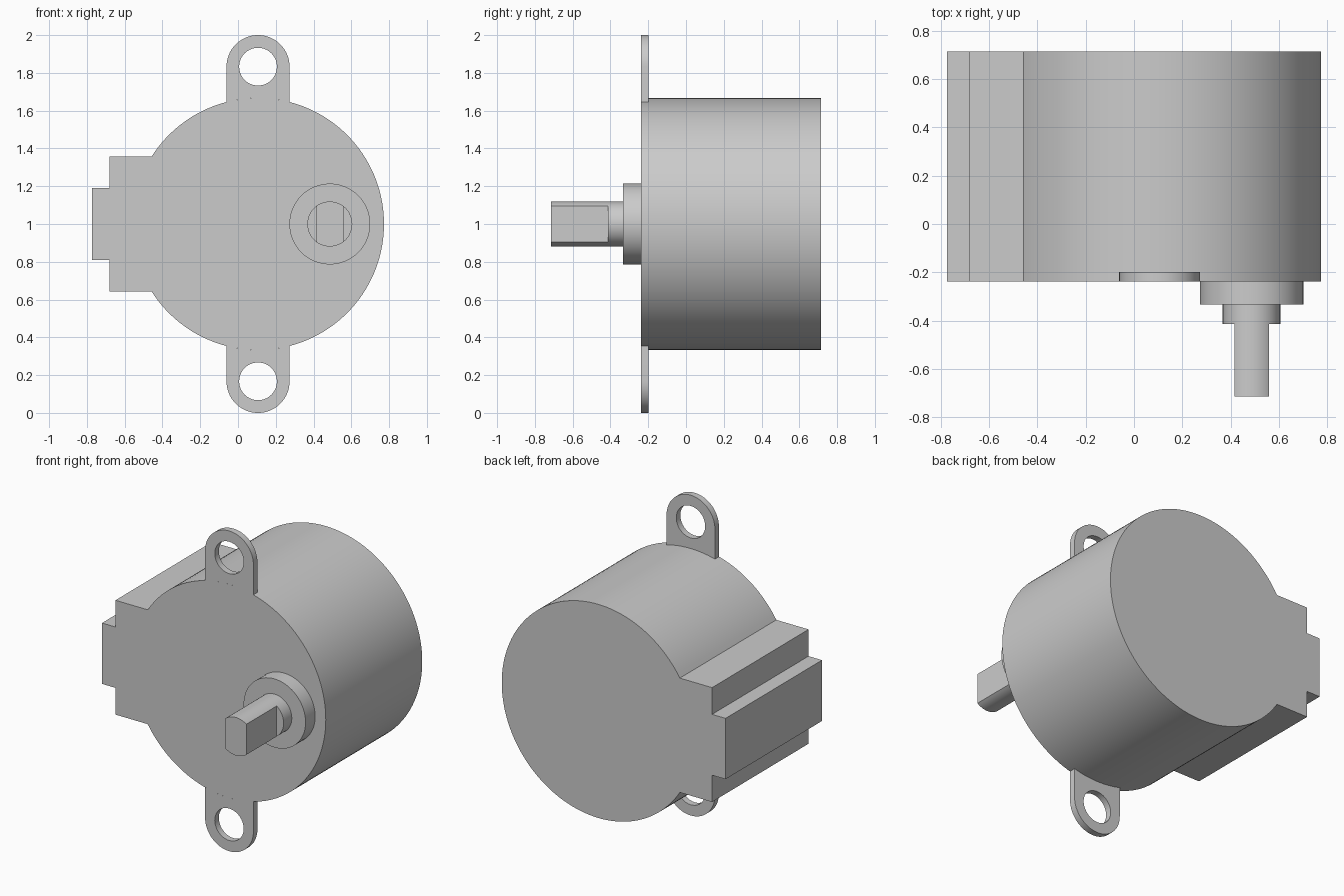
import bpy, bmesh
from math import pi, sin, cos, asin, acos, radians

if "Cube" in bpy.data.objects:
    bpy.data.objects.remove(bpy.data.objects["Cube"])

CX, CZ = 0.106, 1.0        # body axis
R = 0.667                  # body radius
FRONT, BACK = -0.238, 0.714


def arc(cx, cz, r, a0, a1, n):
    """Points on an arc in the x-z plane, both ends included."""
    return [(cx + r * cos(a0 + (a1 - a0) * i / n),
             cz + r * sin(a0 + (a1 - a0) * i / n)) for i in range(n + 1)]


def circle(cx, cz, r, n):
    return arc(cx, cz, r, 0, 2 * pi, n)[:-1]


def extrude(name, loops, y0, y1):
    """Fill closed x-z outlines (inner ones become holes) and extrude along y."""
    cu = bpy.data.curves.new(name, 'CURVE')
    cu.dimensions = '2D'
    cu.fill_mode = 'BOTH'
    cu.extrude = (y1 - y0) / 2
    for pts in loops:
        s = cu.splines.new('POLY')
        s.points.add(len(pts) - 1)
        for p, (x, z) in zip(s.points, pts):
            p.co = (x, z, 0, 1)
        s.use_cyclic_u = True
    ob = bpy.data.objects.new(name, cu)
    bpy.context.collection.objects.link(ob)
    ob.location.y = (y0 + y1) / 2
    ob.rotation_euler.x = pi / 2
    bpy.ops.object.select_all(action='DESELECT')
    ob.select_set(True)
    bpy.context.view_layer.objects.active = ob
    bpy.ops.object.convert(target='MESH')
    ob = bpy.context.object
    # Weld caps to walls
    bm = bmesh.new()
    bm.from_mesh(ob.data)
    bmesh.ops.remove_doubles(bm, verts=bm.verts, dist=1e-5)
    bmesh.ops.recalc_face_normals(bm, faces=bm.faces)
    bm.to_mesh(ob.data)
    bm.free()
    bpy.ops.object.shade_smooth_by_angle(angle=radians(30))
    return ob


# Motor can with the stepped connector housing on its left side
a = pi - asin(0.357 / R)
body = arc(CX, CZ, R, -a, a, 112)
half = [(-0.68, 0.357), (-0.68, 0.19), (-0.773, 0.19)]
body += [(x, CZ + z) for x, z in half]
body += [(x, CZ - z) for x, z in reversed(half)]
extrude("motor_body", [body], FRONT, BACK)

# Mounting ears, their bases following the can
EAR_R, EAR_OFF = 0.167, 0.833
b = acos(EAR_R / R)
ear = arc(CX, EAR_OFF, EAR_R, 0, pi, 32) + arc(CX, 0, R, pi - b, b, 16)
hole = circle(CX, EAR_OFF, 0.1, 40)
for name, sign in (("upper_ear", 1), ("lower_ear", -1)):
    loops = [[(x, CZ + sign * z) for x, z in pts] for pts in (ear, hole)]
    extrude(name, loops, FRONT, -0.198)

# Offset boss and output shaft
SX, SR, FLAT = 0.486, 0.119, 0.0714
extrude("shaft_boss", [circle(SX, CZ, 0.214, 64)], -0.333, FRONT)
extrude("shaft_base", [circle(SX, CZ, SR, 48)], -0.414, -0.333)

# Shaft tip with two flats
c = acos(FLAT / SR)
tip = arc(SX, CZ, SR, c, pi - c, 16) + arc(SX, CZ, SR, pi + c, 2 * pi - c, 16)
extrude("shaft_tip", [tip], -0.714, -0.414)
